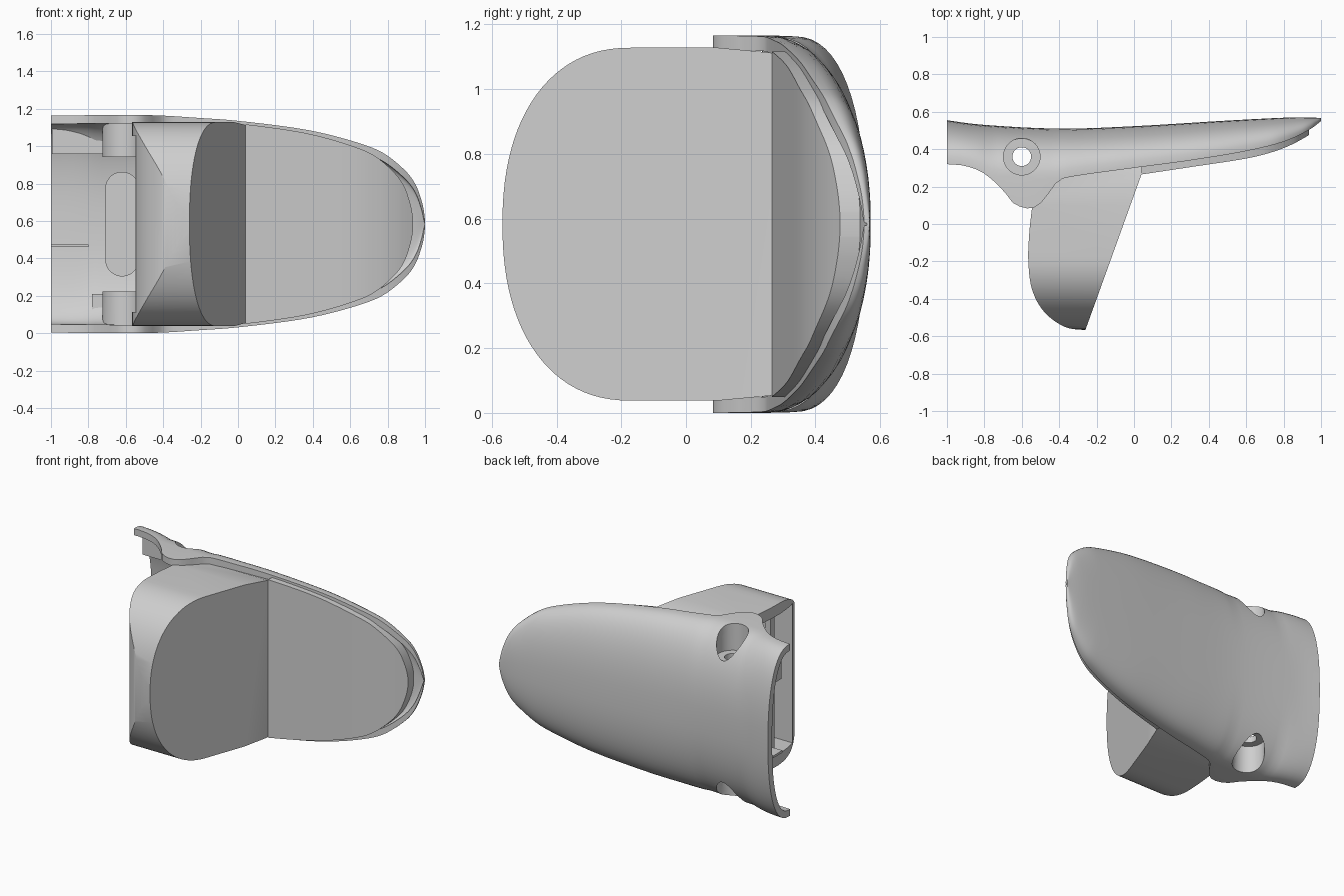
import bpy
import bmesh
from math import sin, cos, pi
from mathutils import Vector

if "Cube" in bpy.data.objects:
    bpy.data.objects.remove(bpy.data.objects["Cube"], do_unlink=True)

MID = 0.583   # height of the symmetry plane
WALL = 0.045

grey = bpy.data.materials.new("plain grey plastic")
grey.use_nodes = True
COLOUR = (0.62, 0.62, 0.62, 1)
grey.diffuse_color = COLOUR
grey.node_tree.nodes["Principled BSDF"].inputs["Base Color"].default_value = COLOUR


def smooth(pts, steps=6):
    """Rounded path through 2D points."""
    pts = [Vector(p) for p in pts]
    out = []
    for i in range(len(pts) - 1):
        a, b = pts[max(i - 1, 0)], pts[i]
        c, d = pts[i + 1], pts[min(i + 2, len(pts) - 1)]
        for k in range(steps):
            t = k / steps
            out.append(b + ((c - a) * t + (2 * a - 5 * b + 4 * c - d) * t * t
                            + (3 * b - a - 3 * c + d) * t ** 3) / 2)
    return out + [pts[-1]]


def lookup(path, x):
    for a, b in zip(path, path[1:]):
        if x <= b[0]:
            t = (x - a[0]) / max(b[0] - a[0], 1e-6)
            return a[1] + (b[1] - a[1]) * max(t, 0)
    return path[-1][1]


def loft(name, rings, strip_caps=False):
    """Closed solid through matching rings of points."""
    bm = bmesh.new()
    rows = [[bm.verts.new(p) for p in ring] for ring in rings]
    n = len(rows[0])
    for a, b in zip(rows, rows[1:]):
        for i in range(n):
            j = (i + 1) % n
            bm.faces.new((a[i], a[j], b[j], b[i]))
    for r in (rows[0], rows[-1]):
        if strip_caps:   # thin arched end, closed by a strip of quads
            for i in range(n // 2 - 1):
                bm.faces.new((r[i], r[i + 1], r[n - 2 - i], r[n - 1 - i]))
        else:
            bm.faces.new(r)
    bmesh.ops.recalc_face_normals(bm, faces=bm.faces[:])
    if bm.calc_volume(signed=True) < 0:
        bmesh.ops.reverse_faces(bm, faces=bm.faces[:])
    mesh = bpy.data.meshes.new(name)
    bm.to_mesh(mesh)
    bm.free()
    mesh.materials.append(grey)
    obj = bpy.data.objects.new(name, mesh)
    bpy.context.scene.collection.objects.link(obj)
    return obj


def upright(name, pts, z0, z1):
    return loft(name, [[(x, y, z) for x, y in pts] for z in (z0, z1)])


def disc(name, x, y, r, z0, z1):
    ring = [(x + r * cos(2 * pi * i / 40), y + r * sin(2 * pi * i / 40)) for i in range(40)]
    return upright(name, ring, z0, z1)


def box(name, x0, x1, y0, y1, z0, z1):
    return upright(name, [(x0, y0), (x1, y0), (x1, y1), (x0, y1)], z0, z1)


def combine(obj, tool, operation, keep=False):
    mod = obj.modifiers.new("cut", 'BOOLEAN')
    mod.object, mod.operation, mod.solver = tool, operation, 'EXACT'
    bpy.context.view_layer.objects.active = obj
    bpy.ops.object.modifier_apply(modifier=mod.name)
    if not keep:
        bpy.data.objects.remove(tool, do_unlink=True)


# Guides along the length: back line, front edge and half height of the shell
back = smooth([(-1, .555), (-.8, .53), (-.4, .51), (0, .523), (.5, .553), (.85, .57), (1, .567)])
edge = smooth([(-1, .32), (-.9, .31), (-.8, .27), (-.7, .18), (-.65, .115), (-.6, .09),
               (-.54, .085), (-.48, .13), (-.42, .215), (-.35, .25), (0, .3), (.3, .34),
               (.6, .39), (.8, .44), (.93, .5), (1, .55)])
half = smooth([(-1, .58), (-.5, .583), (-.2, .567), (0, .552), (.3, .515), (.5, .475), (.7, .415),
               (.8, .365), (.9, .28), (.95, .21), (.98, .13), (.994, .07), (1, .015)])


def section(x, inset):
    """Arched cross-section, listed from the lower front edge to the upper one."""
    yb, yf, h = lookup(back, x), lookup(edge, x), lookup(half, x)
    d = min(.27, (yb - yf) * .95)
    centre = yb - d
    d -= min(inset, d * .5)
    h = max(h - inset, h * .3)
    pts = [(x, yf, MID - h)]
    for i in range(33):
        a = -pi / 2 + pi * i / 32
        s, c = sin(a), max(cos(a), 0)
        z = h * abs(s) ** (2 / 2.35) * (1 if s > 0 else -1)
        pts.append((x, centre + d * c ** (2 / 2.35), MID + z))
    return pts + [(x, yf, MID + h)]


stations = [-1 + 2 * sin(pi / 2 * i / 80) for i in range(81)]
shell = loft("back_shell", [section(x, 0) + section(x, WALL)[::-1] for x in stations], True)
hull = loft("hull_helper", [section(x, .006) for x in stations])

# Screw bosses and corner ledges with counterbored holes, above and below
parts = [shell]
SX, SY = -.6, .36
for side, label, start in ((1, "upper", -.995), (-1, "lower", -.78)):
    def level(h):
        return MID + side * h
    boss = disc(label + "_screw_boss", SX, SY, .125, level(.36), level(.7))
    ledge = box(label + "_ledge", start, -.56, .4, .7, level(.375), level(.7))
    for part in (boss, ledge):
        combine(part, hull, 'INTERSECT', keep=True)
    for part in (shell, boss, ledge):
        for r, depth in ((.098, .4), (.05, .25)):
            cutter = disc("hole_cutter", SX, SY, r, level(depth), level(.8))
            combine(part, cutter, 'DIFFERENCE')
    parts += [boss, ledge]
bpy.data.objects.remove(hull, do_unlink=True)

# Front housing: plan outline crossed with a rounded side outline
plan = smooth([(-.26, -.567), (-.37, -.55), (-.48, -.47), (-.545, -.35), (-.565, -.2),
               (-.56, -.05), (-.545, .09)])
plan += [(-.5, .14), (-.42, .25), (.04, .33), (.04, .265)]
housing = upright("front_housing", plan, -.2, 1.4)
upper = [(.34, .5), (.26, .53), (.1, .545)]
for i in range(25):
    a = pi / 2 * i / 24
    upper.append((-.17 - .397 * sin(a) ** (2 / 2.25), .545 * max(cos(a), 0) ** (2 / 2.25)))
side_ring = upper + [(y, -h) for y, h in upper[-2::-1]]
side_solid = loft("side_cutter", [[(x, y, MID + h) for y, h in side_ring] for x in (-1, .5)])
combine(housing, side_solid, 'INTERSECT')

# Hollow that opens on the inner side of the housing
hollow = upright("hollow_cutter", [(-.8, -.36), (-.26, -.36), (-.1, .06), (-.8, .06)],
                 MID - .47, MID + .47)
combine(housing, hollow, 'DIFFERENCE')
parts.append(housing)
parts.append(box("housing_post", -.54, -.5, -.17, -.13, MID - .5, MID + .5))

# Front panel that sweeps out to the tip
face = smooth([(.04, .265), (.3, .304), (.6, .35), (.75, .388), (.85, .428), (.935, .475)])
rings = []
for i in range(49):
    x = .04 + .895 * sin(pi / 2 * i / 48)
    y, h = lookup(face, x), max(lookup(half, x * 1.066) - .014, .01)
    rings.append([(x, y, MID - h), (x, y + .07, MID - h), (x, y + .07, MID + h), (x, y, MID + h)])
parts.append(loft("front_panel", rings))

# Inner details of the shell: oval pad and rib
oval = []
for i in range(32):
    a = 2 * pi * (i + .5) / 32
    oval.append((-.62 + .09 * cos(a), MID + .09 * sin(a) + (.19 if sin(a) > 0 else -.19)))
parts.append(loft("oval_pad", [[(x, y, z) for x, z in oval] for y in (.44, .48)]))
parts.append(box("inner_rib", -1, -.8, .4, .5, .46, .475))

# Shading
for obj in parts:
    bpy.ops.object.select_all(action='DESELECT')
    obj.select_set(True)
    bpy.context.view_layer.objects.active = obj
    bpy.ops.object.shade_smooth_by_angle(angle=pi / 6)
